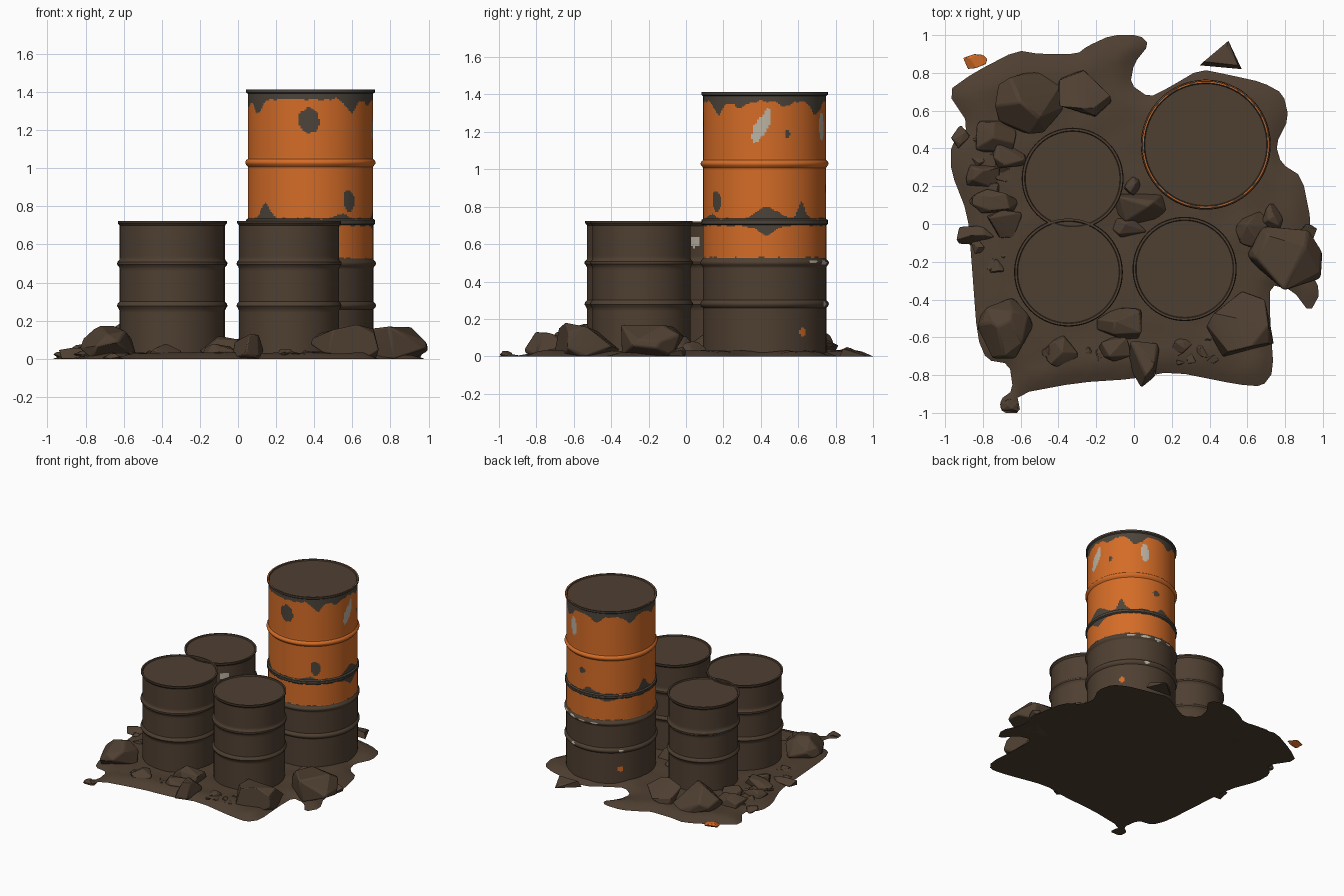
import bpy, bmesh, math, random
from mathutils import Vector, noise, geometry

if "Cube" in bpy.data.objects:
    bpy.data.objects.remove(bpy.data.objects["Cube"])

random.seed(7)


def material(name, rgb):
    m = bpy.data.materials.new(name)
    m.diffuse_color = (*rgb, 1)
    m.use_nodes = True
    m.node_tree.nodes["Principled BSDF"].inputs["Base Color"].default_value = m.diffuse_color
    return m


BROWN, ORANGE, GREY, PALE = range(4)
MATS = [material("dirt brown", (0.078, 0.050, 0.031)),
        material("orange paint", (0.66, 0.15, 0.02)),
        material("bare grey", (0.073, 0.058, 0.043)),
        material("pale scrape", (0.50, 0.45, 0.37))]


def finish(bm, name, angle=35):
    bmesh.ops.recalc_face_normals(bm, faces=bm.faces[:])
    me = bpy.data.meshes.new(name)
    bm.to_mesh(me)
    bm.free()
    ob = bpy.data.objects.new(name, me)
    for m in MATS:
        me.materials.append(m)
    bpy.context.collection.objects.link(ob)
    bpy.ops.object.select_all(action='DESELECT')
    ob.select_set(True)
    bpy.context.view_layer.objects.active = ob
    bpy.ops.object.shade_smooth_by_angle(angle=math.radians(angle))
    return ob


def turn(a, b):
    """Signed difference between two angles in degrees."""
    return (a - b + 180) % 360 - 180


def bumps(a, items):
    return sum(h * math.exp(-(turn(a, c) / w) ** 2) for c, w, h in items)


def wobble(a, z, scale=9.0):
    t = math.radians(a)
    return noise.noise(Vector((math.cos(t), math.sin(t), z)) * scale)


def in_patch(a, z, r, patches):
    """Ragged oval patches: angle, height, width, height size, slant."""
    for pa, pz, w, h, slant in patches:
        u = turn(a, pa) * math.pi / 180 * r + slant * (z - pz)
        if (u / w) ** 2 + ((z - pz) / h) ** 2 < (1 + 0.5 * wobble(a, z, 13)) / 4:
            return True
    return False


# ---- drums: turned profile with ribs and rims ----
def drum(name, x, y, r, z0, z1, ribs, paint, seg=96, step=0.012):
    n = round((z1 - z0) / step)
    prof = []
    for i in range(n + 1):
        z = z0 + (z1 - z0) * i / n
        rr = r + sum(0.014 * max(0, 1 - ((z - k) / 0.02) ** 2) for k in ribs)
        if z1 - z < 0.017 or z - z0 < 0.012:
            rr += 0.010
        prof.append((rr, z))
    prof += [(r - 0.002, z1), (r - 0.006, z1 - 0.008)]
    bm = bmesh.new()
    rings = [[bm.verts.new((x + rr * math.cos(math.tau * k / seg),
                            y + rr * math.sin(math.tau * k / seg), z))
              for k in range(seg)] for rr, z in prof]
    for i in range(len(rings) - 1):
        for k in range(seg):
            j = (k + 1) % seg
            f = bm.faces.new((rings[i][k], rings[i][j], rings[i + 1][j], rings[i + 1][k]))
            if i < n:
                z = (prof[i][1] + prof[i + 1][1]) / 2
                f.material_index = paint(360 * (k + 0.5) / seg, z)
    bm.faces.new(rings[0][::-1])
    bm.faces.new(rings[-1])
    return finish(bm, name)


def paint_upper(a, z):
    hi = 1.362 + 0.012 * wobble(a, 0) - bumps(a, [
        (-147, 9, .075), (-49, 8, .07), (-25, 9, .03), (57, 10, .07),
        (105, 8, .05), (150, 9, .06), (20, 7, .025), (190, 8, .04)])
    lo = 0.738 + 0.012 * wobble(a, 5) + bumps(a, [
        (-136, 8, .08), (2, 13, .06), (37, 6, .085), (95, 8, .04),
        (172, 8, .08), (-60, 8, .02)])
    if z > hi or z < lo:
        return GREY
    if in_patch(a, z, .33, [(-3, 1.23, .08, .17, -.45), (68, 1.23, .06, .15, 0)]):
        return PALE
    if in_patch(a, z, .33, [(-91, 1.25, .11, .13, 0), (-52, .83, .075, .11, 0),
                            (22, 1.19, .03, .04, 0), (85, .90, .05, .05, 0)]):
        return GREY
    return ORANGE


def paint_lower(a, z):
    if in_patch(a, z, .33, [(50, .505, .06, .02, 0), (68, .50, .07, .02, 0),
                            (86, .497, .06, .02, 0), (104, .50, .05, .015, 0),
                            (70, .28, .035, .025, 0), (138, .28, .03, .02, 0)]):
        return PALE
    if in_patch(a, z, .33, [(38, .13, .045, .045, 0), (137, .13, .045, .045, 0)]):
        return ORANGE
    hi = 0.698 + 0.008 * wobble(a, 2) - bumps(a, [(2, 10, .05), (120, 8, .02)])
    lo = 0.528 + 0.008 * wobble(a, 8)
    if z > hi:
        return GREY
    return ORANGE if z > lo else BROWN


def paint_plain(a, z):
    return BROWN


def paint_scuffed(a, z):
    if in_patch(a, z, .26, [(-49, .61, .08, .06, 0)]):
        return PALE
    return GREY if in_patch(a, z, .26, [(155, .50, .10, .10, 0)]) else BROWN


drum("large_drum_lower", .38, .42, .330, 0, .722, [.28, .50], paint_lower, 200, .007)
drum("large_drum_upper", .38, .42, .328, .722, 1.412, [1.03], paint_upper, 200, .007)
drum("small_drum_back", -.325, .24, .256, 0, .722, [.28, .50], paint_scuffed)
drum("small_drum_left", -.347, -.255, .274, 0, .724, [.28, .50], paint_plain)
drum("small_drum_right", .268, -.238, .262, 0, .724, [.28, .50], paint_plain)

# thin orange line around the top lid
bm = bmesh.new()
ring = [[bm.verts.new((.38 + r * math.cos(math.tau * k / 96), .42 + r * math.sin(math.tau * k / 96), 1.4125))
         for k in range(96)] for r in (.329, .333)]
for k in range(96):
    f = bm.faces.new((ring[0][k], ring[1][k], ring[1][k - 1], ring[0][k - 1]))
    f.material_index = ORANGE if wobble(k * 3.75, 1) > -.15 else BROWN
finish(bm, "lid_paint_line")

# ---- ragged dirt slab ----
OUTLINE = [(-.62, .92), (-.5, .90), (-.3, .90), (-.25, .94), (-.12, 1.0), (.03, 1.0),
           (.08, .95), (0, .85), (-.02, .74), (.08, .67), (.18, .72), (.35, .82),
           (.5, .79), (.68, .75), (.79, .69), (.82, .56), (.75, .42), (.78, .32),
           (.89, .25), (.94, 0), (.91, -.2), (.99, -.36), (.93, -.47), (.84, -.35),
           (.72, -.32), (.72, -.5), (.74, -.78), (.68, -.86), (.55, -.85), (.2, -.78),
           (0, -.82), (-.3, -.84), (-.62, -.9), (-.6, -1.0), (-.70, -1.0), (-.71, -.93),
           (-.64, -.88), (-.66, -.74), (-.78, -.72), (-.83, -.6), (-.86, -.2),
           (-.88, .05), (-.97, .28), (-.97, .42), (-.87, .52), (-.99, .70), (-.85, .80)]
edge = []
for i, p in enumerate(OUTLINE):
    p, q = Vector(p), Vector(OUTLINE[(i + 1) % len(OUTLINE)])
    edge += [p.lerp(q, .2), p.lerp(q, .8)]
ne = len(edge)
inner = [Vector((-1 + i * .05 + random.uniform(-.01, .01), -1 + j * .05 + random.uniform(-.01, .01)))
         for i in range(41) for j in range(41)]
res = geometry.delaunay_2d_cdt(edge + inner, [(i, (i + 1) % ne) for i in range(ne)], [], 1, 1e-5)


def edge_distance(p):
    best = 9
    for i in range(ne):
        a, b = edge[i], edge[(i + 1) % ne]
        d = b - a
        t = max(0, min(1, (p - a).dot(d) / max(d.length_squared, 1e-9)))
        best = min(best, (p - a - d * t).length)
    return best


bm = bmesh.new()
for top in (True, False):
    vs = []
    for p in res[0]:
        d = edge_distance(p) if top else 0
        h = min(.03, d * .4) + min(1, d * 8) * .012 * noise.noise(Vector((p.x * 6, p.y * 6, 0)))
        vs.append(bm.verts.new((p.x, p.y, max(0, h))))
    for f in res[2]:
        bm.faces.new([vs[k] for k in f])
bmesh.ops.delete(bm, geom=[v for v in bm.verts if not v.link_faces], context='VERTS')
finish(bm, "dirt_slab", 60)


# ---- rocks: random hulls fitted to a box, with softened edges ----
def rock(name, x, y, sx, sy, h, mat=BROWN, count=15, z0=0.0):
    pts = []
    for _ in range(count):
        v = Vector([random.gauss(0, 1) for _ in range(3)]).normalized()
        pts.append(Vector((v.x, v.y, max(v.z, -.35))))
    lo = [min(p[i] for p in pts) for i in range(3)]
    hi = [max(p[i] for p in pts) for i in range(3)]
    base = (x - sx / 2, y - sy / 2, z0)
    size = (sx, sy, h)
    bm = bmesh.new()
    for p in pts:
        bm.verts.new([base[i] + size[i] * (p[i] - lo[i]) / (hi[i] - lo[i]) for i in range(3)])
    bmesh.ops.convex_hull(bm, input=bm.verts[:])
    bmesh.ops.delete(bm, geom=[v for v in bm.verts if not v.link_faces], context='VERTS')
    bmesh.ops.dissolve_limit(bm, angle_limit=math.radians(14), verts=bm.verts[:], edges=bm.edges[:])
    for f in bm.faces:
        f.material_index = mat
    ob = finish(bm, name, 20)
    bev = ob.modifiers.new("soft_edges", 'BEVEL')
    bev.width = min(sx, sy, h) * .06
    bev.segments = 2


ROCKS = [(-.55, .64, .38, .33, .20), (-.26, .69, .28, .25, .16), (-.73, .46, .22, .18, .10),
         (-.66, .36, .18, .13, .10), (-.80, .25, .18, .14, .08), (-.73, .12, .26, .13, .09),
         (-.68, 0, .20, .15, .10), (-.84, -.06, .20, .10, .06), (-.92, .46, .10, .12, .04),
         (-.68, -.55, .30, .33, .175), (-.38, -.68, .17, .20, .08), (-.08, -.53, .24, .18, .12),
         (-.10, -.66, .18, .14, .08), (.05, -.74, .17, .25, .13), (.25, -.65, .13, .10, .05),
         (.56, -.53, .36, .35, .18), (.80, -.18, .40, .34, .17), (.62, -.03, .18, .22, .11),
         (.73, .02, .12, .18, .08), (.03, .08, .28, .16, .12), (-.03, -.02, .20, .10, .08),
         (-.01, .20, .10, .10, .08), (.92, -.05, .10, .10, .05), (-.66, -.96, .10, .07, .03)]
for i, r in enumerate(ROCKS):
    rock(f"rock_{i + 1:02d}", *r, count=18 if r[2] > .25 else 14)
rock("orange_chunk", -.84, .86, .13, .08, .045, ORANGE)

# loose wedge behind the large drum
bm = bmesh.new()
for c in [(.35, .84, 0), (.57, .82, 0), (.50, .97, 0), (.37, .86, .05), (.55, .84, .04), (.49, .94, .02)]:
    bm.verts.new(c)
bmesh.ops.convex_hull(bm, input=bm.verts[:])
finish(bm, "loose_wedge", 20)

# pebbles in bands along the left and front
for i in range(26):
    if i % 2:
        x, y = random.uniform(-.85, -.66), random.uniform(-.35, .45)
    else:
        x, y = random.uniform(-.55, .45), random.uniform(-.78, -.57)
    s = random.uniform(.04, .09)
    rock(f"pebble_{i + 1:02d}", x, y, s, s * random.uniform(.7, 1.2), s * .35, count=10, z0=.018)
